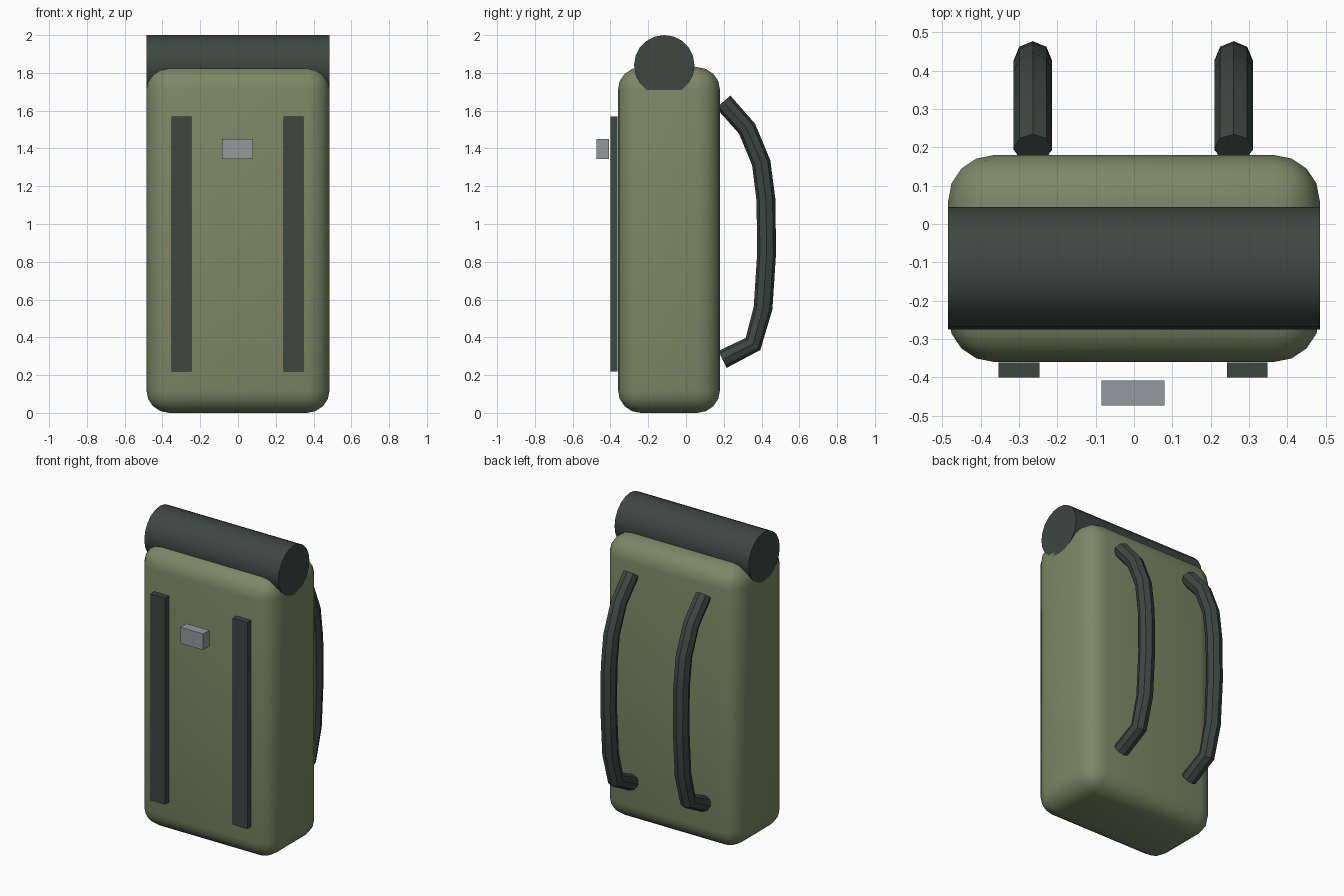
import bpy
import math

cube = bpy.data.objects.get("Cube")
if cube:
    bpy.data.objects.remove(cube, do_unlink=True)


def material(name, colour):
    m = bpy.data.materials.new(name)
    m.use_nodes = True
    m.diffuse_color = (*colour, 1)
    m.node_tree.nodes["Principled BSDF"].inputs["Base Color"].default_value = (*colour, 1)
    return m


olive = material("olive canvas", (0.205, 0.243, 0.133))
dark = material("dark green webbing", (0.047, 0.063, 0.055))
metal = material("grey metal", (0.30, 0.32, 0.337))


def finish(obj, name, mat, smooth=False):
    obj.name = name
    obj.data.materials.clear()
    obj.data.materials.append(mat)
    if smooth:
        bpy.ops.object.select_all(action='DESELECT')
        obj.select_set(True)
        bpy.context.view_layer.objects.active = obj
        bpy.ops.object.shade_smooth_by_angle(angle=math.radians(40))
    return obj


def box(name, low, high, mat, bevel=0, segments=1):
    centre = [(a + b) / 2 for a, b in zip(low, high)]
    bpy.ops.mesh.primitive_cube_add(size=1, location=centre)
    obj = bpy.context.object
    obj.scale = [b - a for a, b in zip(low, high)]
    bpy.ops.object.transform_apply(location=False, rotation=False, scale=True)
    if bevel:
        mod = obj.modifiers.new("Rounding", 'BEVEL')
        mod.width = bevel
        mod.segments = segments
        mod.limit_method = 'NONE'
        bpy.ops.object.modifier_apply(modifier=mod.name)
    return finish(obj, name, mat, smooth=bevel > 0)


# Main bag with rounded edges
box("bag_body", (-0.485, -0.36, 0), (0.485, 0.18, 1.83), olive, 0.12, 4)

# Bedroll lying across the top
bpy.ops.mesh.primitive_cylinder_add(vertices=20, radius=0.16, depth=0.97,
                                    location=(0, -0.115, 1.84),
                                    rotation=(0, math.pi / 2, 0))
finish(bpy.context.object, "bedroll", dark, smooth=True)

# Flat front straps
for side, x in (("right", -0.3), ("left", 0.295)):
    box(side + "_front_strap", (x - 0.053, -0.4, 0.22), (x + 0.053, -0.362, 1.57), dark)

# Buckle
box("buckle", (-0.085, -0.473, 1.345), (0.079, -0.408, 1.45), metal)

# Curved shoulder straps, (y, z) path from top to bottom
path = [(0.197, 1.647), (0.323, 1.505), (0.398, 1.325), (0.423, 1.13),
        (0.427, 0.85), (0.408, 0.555), (0.355, 0.365), (0.193, 0.283)]
for side, x in (("right", -0.264), ("left", 0.26)):
    curve = bpy.data.curves.new(side + "_strap_path", 'CURVE')
    curve.dimensions = '3D'
    curve.bevel_depth = 0.05
    curve.bevel_resolution = 2
    curve.use_fill_caps = True
    spline = curve.splines.new('POLY')
    spline.points.add(len(path) - 1)
    for point, (y, z) in zip(spline.points, path):
        point.co = (x, y, z, 1)
    strap = bpy.data.objects.new(side + "_shoulder_strap", curve)
    bpy.context.collection.objects.link(strap)
    bpy.ops.object.select_all(action='DESELECT')
    strap.select_set(True)
    bpy.context.view_layer.objects.active = strap
    bpy.ops.object.convert(target='MESH')
    finish(bpy.context.object, side + "_shoulder_strap", dark, smooth=True)
